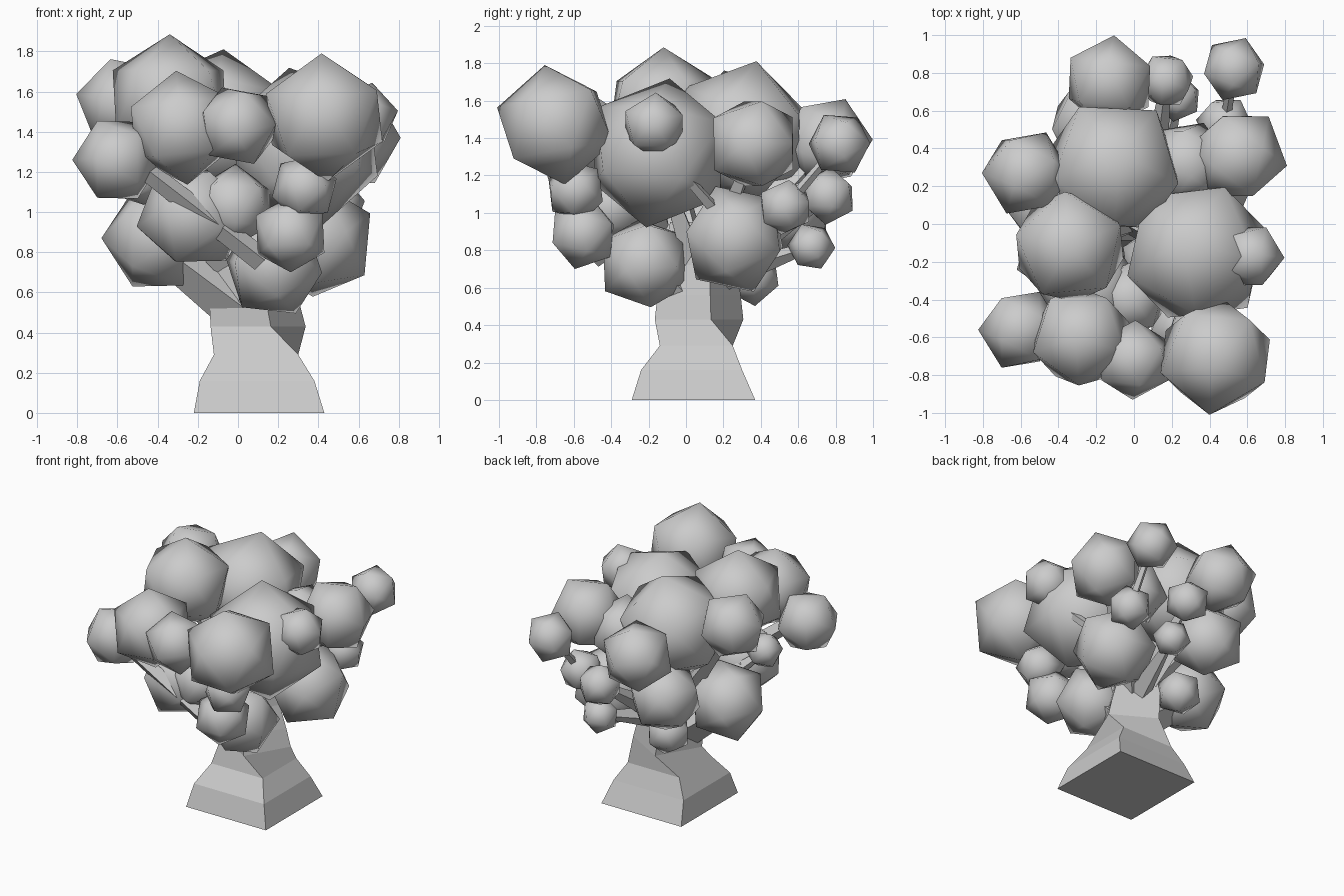
import bpy, bmesh, math, random
from mathutils import Vector, Matrix

if "Cube" in bpy.data.objects:
    bpy.data.objects.remove(bpy.data.objects["Cube"])

random.seed(4)

grey = bpy.data.materials.new("light_grey")
grey.diffuse_color = (0.6, 0.6, 0.6, 1)
grey.use_nodes = True
grey.node_tree.nodes["Principled BSDF"].inputs["Base Color"].default_value = grey.diffuse_color


def finish(bm, name, smooth):
    me = bpy.data.meshes.new(name)
    bmesh.ops.recalc_face_normals(bm, faces=bm.faces)
    for f in bm.faces:
        f.smooth = smooth
    bm.to_mesh(me)
    bm.free()
    me.materials.append(grey)
    ob = bpy.data.objects.new(name, me)
    bpy.context.collection.objects.link(ob)
    return ob


# Leaf clump: smooth-shaded icosahedron with one corner pointing along "aim"
def clump(name, x, y, z, r, aim=None):
    if aim is None:
        aim = [random.uniform(-1, 1) for _ in range(3)]
    turn = Vector(aim).to_track_quat('Z', 'Y').to_matrix().to_4x4()
    spin = Matrix.Rotation(random.uniform(0, math.tau), 4, 'Z')
    bm = bmesh.new()
    bmesh.ops.create_icosphere(bm, subdivisions=1, radius=r,
                               matrix=Matrix.Translation((x, y, z)) @ turn @ spin)
    return finish(bm, name, True)


# Branch: tapered four-sided rod between two points
def branch(name, a, b, r1, r2):
    a, b = Vector(a), Vector(b)
    d = b - a
    m = Matrix.Translation((a + b) / 2) @ d.to_track_quat('Z', 'Y').to_matrix().to_4x4()
    bm = bmesh.new()
    bmesh.ops.create_cone(bm, cap_ends=True, segments=4, radius1=r1, radius2=r2,
                          depth=d.length, matrix=m)
    return finish(bm, name, False)


# Trunk: square base rings (z, x range, y range), then twisted rings (z, centre, radius)
rings = [
    (0.00, -0.22, 0.43, -0.29, 0.37),
    (0.16, -0.19, 0.38, -0.24, 0.30),
    (0.29, -0.12, 0.30, -0.14, 0.25),
]
twisted = [(0.43, 0.10, 0.07, 0.245), (0.56, 0.08, 0.07, 0.23), (0.72, 0.05, 0.07, 0.21),
           (0.95, 0.06, 0.06, 0.15)]
bm = bmesh.new()
loops = [[bm.verts.new(p) for p in ((x0, y0, z), (x1, y0, z), (x1, y1, z), (x0, y1, z))]
         for z, x0, x1, y0, y1 in rings]
for z, x, y, r in twisted:
    angles = [math.radians(-165 + 90 * i) for i in range(4)]
    loops.append([bm.verts.new((x + r * math.cos(a), y + r * math.sin(a), z)) for a in angles])
bm.faces.new(loops[0][::-1])
bm.faces.new(loops[-1])
for lo, hi in zip(loops, loops[1:]):
    for i in range(4):
        j = (i + 1) % 4
        bm.faces.new((lo[i], lo[j], hi[j], hi[i]))
finish(bm, "trunk", False)

# Upper crown, with corners aimed at the outer limits of the tree
clump("crown_back", -0.13, 0.75, 1.38, 0.25, (0.1, 1, 0.05))
clump("crown_back_right", 0.53, 0.82, 1.37, 0.175)
clump("crown_right", 0.55, 0.36, 1.37, 0.265, (1, -0.2, 0))
clump("crown_middle", -0.11, 0.30, 1.43, 0.39, (0.1, 0.2, 1))
clump("crown_left", -0.57, 0.27, 1.54, 0.24, (-1, 0, 0.2))
clump("crown_top", -0.34, -0.12, 1.56, 0.325, (0, 0, 1))
clump("crown_front_middle", 0.33, -0.15, 1.32, 0.41)
clump("crown_side_small", 0.62, -0.17, 1.47, 0.18)
clump("crown_front_left", -0.60, -0.56, 1.26, 0.225, (-1, 0, 0))
clump("crown_front", -0.28, -0.60, 1.42, 0.285, (-0.1, 0, 1))
clump("crown_front_small", 0.0, -0.72, 1.43, 0.215)
clump("crown_front_right", 0.43, -0.70, 1.47, 0.325, (-0.1, -1, 0.3))
clump("crown_inner", 0.28, 0.32, 1.30, 0.24)

# Lower clumps
clump("low_left", -0.40, 0.08, 0.87, 0.28, (-1, 0, 0))
clump("low_front", 0.18, -0.22, 0.73, 0.26)
clump("low_front_right", 0.26, -0.55, 0.89, 0.195)
clump("mid_front_right", 0.33, -0.59, 1.12, 0.17)
clump("mid_front", -0.02, -0.40, 1.03, 0.21)
clump("mid_front_left", -0.23, -0.34, 0.98, 0.28)
clump("low_right", 0.39, 0.26, 0.86, 0.30)
clump("mid_right_small", 0.48, 0.53, 1.03, 0.155)
clump("mid_back_small", 0.17, 0.76, 1.09, 0.155)
clump("low_back_small", 0.23, 0.67, 0.82, 0.13)
clump("low_back", -0.20, 0.53, 1.02, 0.26)
clump("lowest_back", -0.10, 0.35, 0.66, 0.16)
clump("mid_left_small", -0.50, -0.20, 1.16, 0.13)

# Branches from the trunk to the outer clumps
branch("branch_front_left", (0.12, -0.46, 0.76), (-0.50, -0.60, 1.24), 0.06, 0.05)
branch("branch_left", (0.05, 0.05, 0.50), (-0.35, 0.02, 0.80), 0.14, 0.10)
branch("branch_front", (0.08, 0.02, 0.50), (0.18, -0.22, 0.75), 0.12, 0.08)
root = (0.08, 0.08, 0.62)
tips = [(-0.57, 0.27, 1.5), (0.55, 0.36, 1.35), (0.23, 0.67, 0.82), (0.17, 0.76, 1.09),
        (-0.1, 0.35, 0.66), (0.48, 0.53, 1.03), (-0.13, 0.75, 1.35), (-0.5, -0.2, 1.15),
        (0.26, -0.55, 0.9), (0.33, -0.15, 1.3), (-0.34, -0.12, 1.5)]
for i, tip in enumerate(tips):
    branch(f"branch_{i + 1}", root, tip, 0.09, 0.025)
# Twigs between neighbouring clumps
branch("twig_back_right", (0.48, 0.53, 1.03), (0.53, 0.82, 1.37), 0.03, 0.02)
branch("twig_front_right", (0.33, -0.59, 1.12), (0.43, -0.7, 1.45), 0.04, 0.03)
branch("twig_right", (0.39, 0.26, 0.9), (0.62, -0.05, 1.25), 0.04, 0.025)
